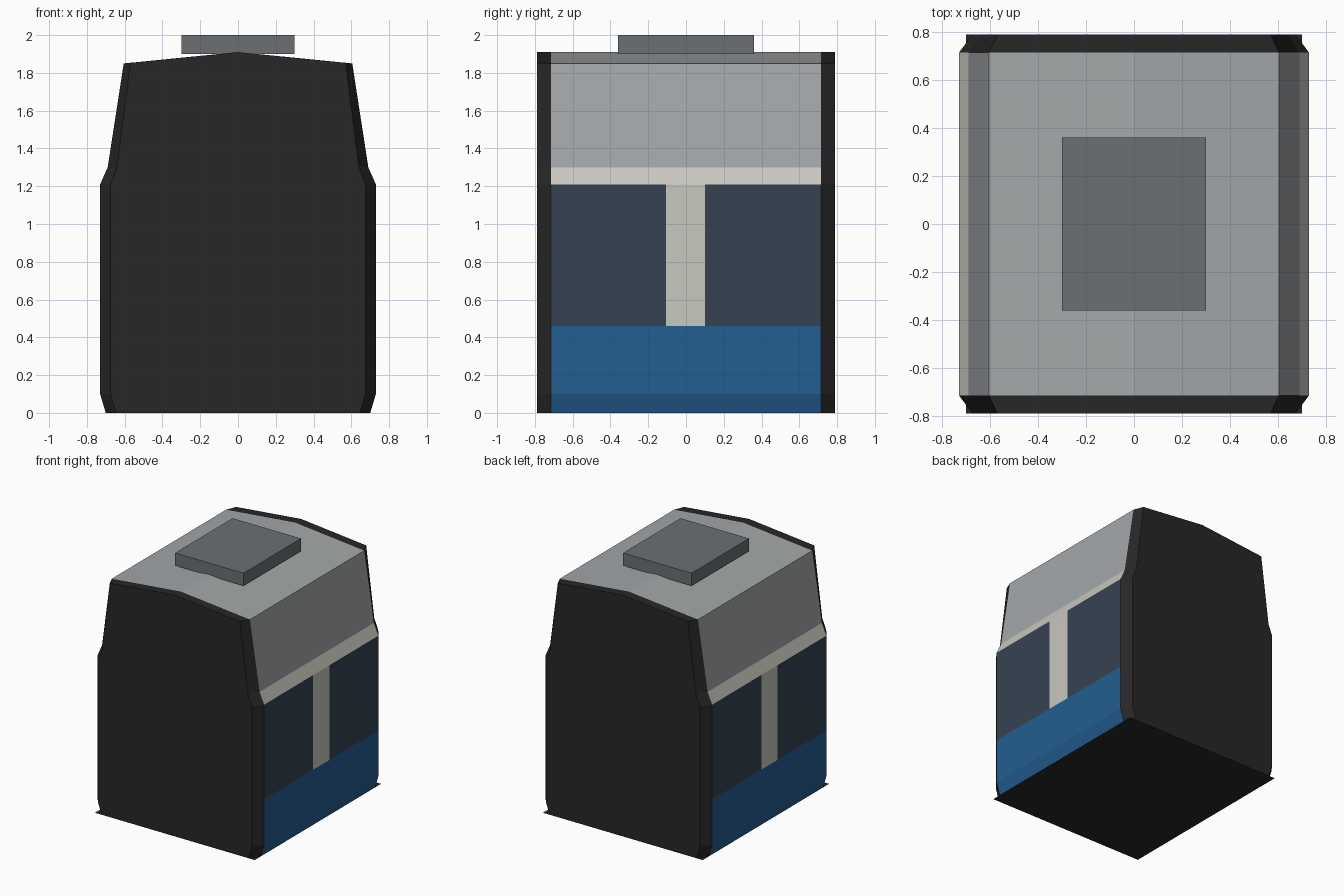
import bpy

if "Cube" in bpy.data.objects:
    bpy.data.objects.remove(bpy.data.objects["Cube"])

L = 0.715   # half length of the coloured shell
END = 0.79  # half length including end panels


def material(name, rgb):
    m = bpy.data.materials.new(name)
    m.diffuse_color = (*rgb, 1)
    m.use_nodes = True
    m.node_tree.nodes["Principled BSDF"].inputs["Base Color"].default_value = m.diffuse_color
    return m


black = material("black", (0.02, 0.02, 0.021))
blue = material("blue", (0.017, 0.11, 0.28))
glass = material("dark_glass", (0.037, 0.055, 0.085))
cream = material("cream", (0.58, 0.57, 0.52))
grey = material("roof_grey", (0.37, 0.39, 0.40))
dark_grey = material("unit_grey", (0.15, 0.16, 0.17))


def make(name, verts, faces, mat, mirror=False):
    me = bpy.data.meshes.new(name)
    me.from_pydata(verts, [], faces)
    me.materials.append(mat)
    ob = bpy.data.objects.new(name, me)
    bpy.context.collection.objects.link(ob)
    if mirror:
        ob.modifiers.new("mirror", 'MIRROR').use_mirror_merge = False
    return ob


def loft(name, prof_a, ya, prof_b, yb, mat, cap=None, mirror=False):
    """Skin between two xz profiles, optionally capping one end."""
    n = len(prof_a)
    verts = [(x, ya, z) for x, z in prof_a] + [(x, yb, z) for x, z in prof_b]
    faces = [(i, i + n, i + n + 1, i + 1) for i in range(n - 1)]
    if cap == 'a':
        faces.append(tuple(range(n)))
    elif cap == 'b':
        faces.append(tuple(reversed(range(n, 2 * n))))
    return make(name, verts, faces, mat, mirror)


def whole(half):
    return half + [(-x, z) for x, z in reversed(half) if x > 0]


outer = [(0.70, 0), (0.73, 0.10), (0.73, 1.21), (0.69, 1.30), (0.605, 1.85), (0, 1.91)]
inner = [(0.645, 0), (0.675, 0.10), (0.675, 1.21), (0.64, 1.30), (0.57, 1.853), (0, 1.91)]

# Roof with sloping upper sides
roof = whole(outer[3:])
loft("roof", roof, -L, roof, L, grey)

# Side bands, mirrored left to right
low = [(0.70, 0), (0.73, 0.10), (0.73, 0.46)]
mid = [(0.73, 0.46), (0.73, 1.21)]
rail = outer[2:4]
for name, prof, y0, y1, mat in [
    ("lower_panel", low, -L, L, blue),
    ("front_window", mid, -L, -0.105, glass),
    ("door_pillar", mid, -0.105, 0.10, cream),
    ("rear_window", mid, 0.10, L, glass),
    ("window_rail", rail, -L, L, cream),
]:
    loft(name, prof, y0, prof, y1, mat, mirror=True)

# Bevelled end panels
loft("front_end", whole(inner), -END, whole(outer), -L, black, cap='a')
loft("back_end", whole(outer), L, whole(inner), END, black, cap='b')

# Flat floor, square at the corners
make("floor", [(-0.70, -END, 0), (-0.70, END, 0), (0.70, END, 0), (0.70, -END, 0)],
     [(0, 1, 2, 3)], black)

# Roof unit
bpy.ops.mesh.primitive_cube_add(size=1, location=(0, 0, 1.95))
unit = bpy.context.object
unit.name = "roof_unit"
unit.scale = (0.60, 0.72, 0.10)
unit.data.materials.append(dark_grey)
